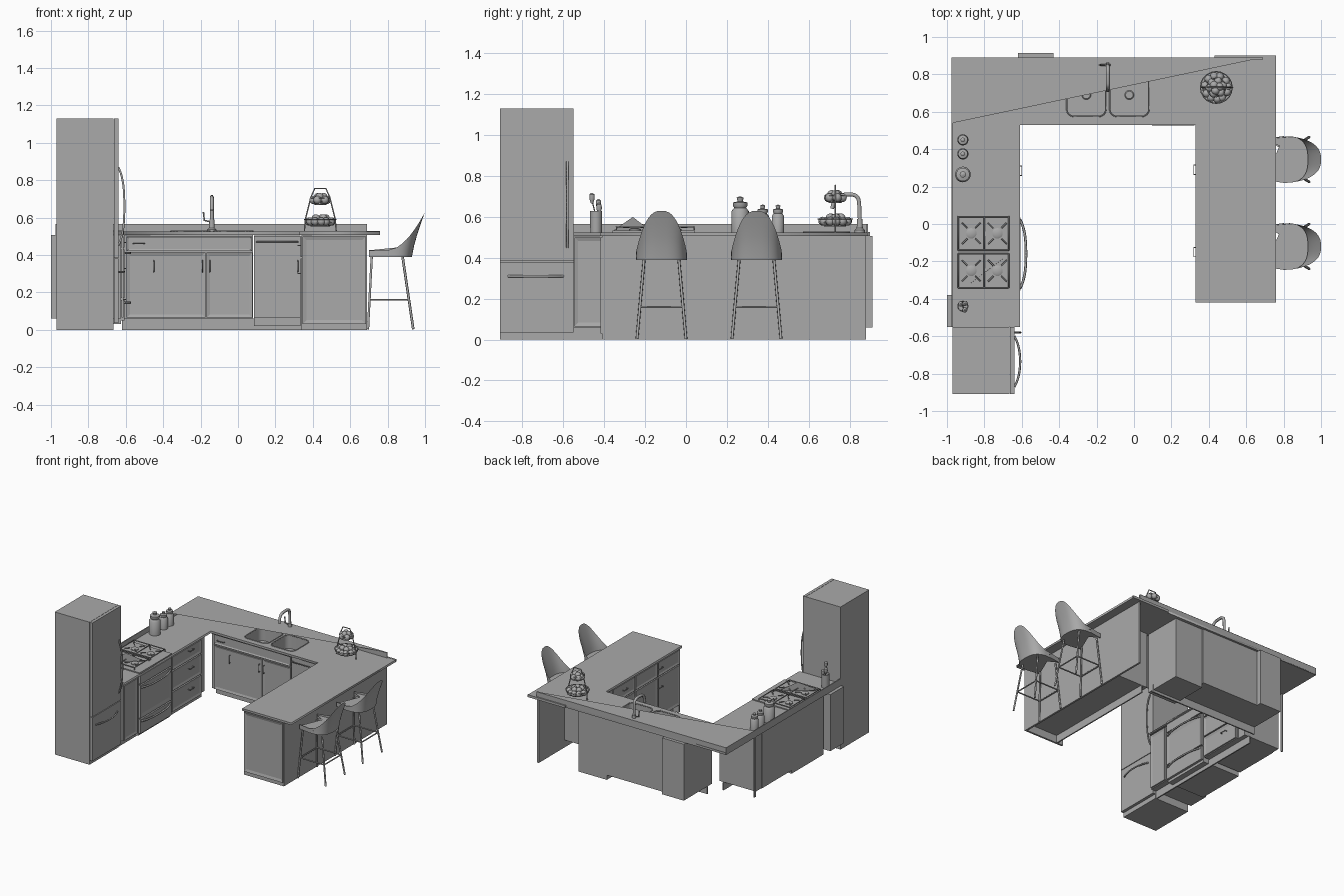
import bpy, bmesh, math, random
from mathutils import Vector

cube = bpy.data.objects.get("Cube")
if cube:
    bpy.data.objects.remove(cube, do_unlink=True)
random.seed(4)

grey = bpy.data.materials.new("plain grey")
grey.use_nodes = True
grey.diffuse_color = (0.4, 0.4, 0.4, 1)
grey.node_tree.nodes["Principled BSDF"].inputs["Base Color"].default_value = (0.4, 0.4, 0.4, 1)


def add(name, bm, smooth=False):
    mesh = bpy.data.meshes.new(name)
    bmesh.ops.recalc_face_normals(bm, faces=bm.faces)
    bm.to_mesh(mesh)
    bm.free()
    mesh.materials.append(grey)
    ob = bpy.data.objects.new(name, mesh)
    bpy.context.collection.objects.link(ob)
    if smooth:
        for o in bpy.context.selected_objects:
            o.select_set(False)
        ob.select_set(True)
        bpy.context.view_layer.objects.active = ob
        bpy.ops.object.shade_smooth_by_angle(angle=math.radians(40))
    return ob


def box(name, x, y, z, open_top=False):
    bm = bmesh.new()
    bmesh.ops.create_cube(bm, size=1)
    for v in bm.verts:
        v.co = [a + (b - a) * (c + 0.5) for (a, b), c in zip((x, y, z), v.co)]
    if open_top:
        bm.faces.ensure_lookup_table()
        top = max(bm.faces, key=lambda f: f.calc_center_median().z)
        bmesh.ops.delete(bm, geom=[top], context="FACES")
    return add(name, bm)


def lathe(name, x, y, profile, n=20):
    """Revolve (radius, height) points around a vertical axis."""
    bm = bmesh.new()
    rings = [[bm.verts.new((x + r * math.cos(k * math.tau / n), y + r * math.sin(k * math.tau / n), z))
              for k in range(n)] for r, z in profile]
    for a, b in zip(rings, rings[1:]):
        for k in range(n):
            bm.faces.new((a[k], a[k - 1], b[k - 1], b[k]))
    bm.faces.new(rings[0])
    bm.faces.new(rings[-1])
    return add(name, bm, True)


def rod(name, pts, r=0.004, kind="POLY", cyclic=False):
    cu = bpy.data.curves.new(name, "CURVE")
    cu.dimensions = "3D"
    cu.bevel_depth, cu.bevel_resolution, cu.use_fill_caps = r, 1, True
    sp = cu.splines.new(kind)
    sp.points.add(len(pts) - 1)
    for p, co in zip(sp.points, pts):
        p.co = (*co, 1)
    sp.use_cyclic_u = cyclic
    if kind == "NURBS":
        sp.use_endpoint_u, sp.order_u, sp.resolution_u = True, 3, 6
    cu.materials.append(grey)
    ob = bpy.data.objects.new(name, cu)
    bpy.context.collection.objects.link(ob)


def panel(name, cx, cy, turn, w, z0, z1, frame=0.025, thick=0.012):
    """Framed door; faces -y, turned about z by the given degrees."""
    bm = bmesh.new()
    bmesh.ops.create_cube(bm, size=1)
    for v in bm.verts:
        v.co = (v.co.x * w, v.co.y * thick, (v.co.z + 0.5) * (z1 - z0))
    if frame:
        front = [f for f in bm.faces if f.calc_center_median().y < -thick * 0.4]
        bmesh.ops.inset_region(bm, faces=front, thickness=frame)
        bmesh.ops.translate(bm, verts=front[0].verts, vec=(0, 0.006, 0))
    ob = add(name, bm)
    ob.location, ob.rotation_euler.z = (cx, cy, z0), math.radians(turn)


def rounded(x0, x1, y0, y1, r):
    out = []
    for k, (cx, cy) in enumerate(((x1 - r, y1 - r), (x0 + r, y1 - r), (x0 + r, y0 + r), (x1 - r, y0 + r))):
        for s in range(5):
            a = (k + s / 4) * math.pi / 2
            out.append((cx + r * math.cos(a), cy + r * math.sin(a)))
    return out


# Countertop: U outline with two basin holes
basins = [rounded(x, x + 0.21, 0.575, 0.8, 0.04) for x in (-0.36, -0.13)]
outline = [(-0.97, -0.55), (-0.61, -0.55), (-0.61, 0.53), (0.33, 0.53), (0.33, -0.42), (0.76, -0.42), (0.76, 0.89), (-0.97, 0.89)]
cu = bpy.data.curves.new("countertop", "CURVE")
cu.dimensions, cu.fill_mode, cu.extrude = "2D", "BOTH", 0.0085
for loop in [outline] + basins:
    sp = cu.splines.new("POLY")
    sp.points.add(len(loop) - 1)
    for p, (x, y) in zip(sp.points, loop):
        p.co = (x, y, 0, 1)
    sp.use_cyclic_u = True
cu.materials.append(grey)
top = bpy.data.objects.new("countertop", cu)
top.location.z = 0.5165
bpy.context.collection.objects.link(top)

# Sink bowls and drains
for i, loop in enumerate(basins):
    bm = bmesh.new()
    hi = [bm.verts.new((x, y, 0.527)) for x, y in loop]
    lo = [bm.verts.new((x, y, 0.42)) for x, y in loop]
    bm.faces.new(lo)
    for k in range(len(loop)):
        bm.faces.new((hi[k - 1], hi[k], lo[k], lo[k - 1]))
    add("sink_bowl", bm, True)
    rod("sink_rim", [(x, y, 0.526) for x, y in loop], 0.004, cyclic=True)
    lathe("sink_drain", -0.255 + i * 0.23, 0.69, [(0.025, 0.421), (0.02, 0.426)])

# Splash boards and the raised corner ledge
box("splash_back", (-0.97, 0.69), (0.88, 0.89), (0.508, 0.565))
box("splash_end", (0.43, 0.76), (0.89, 0.9), (0.508, 0.527))
box("splash_left", (-0.975, -0.968), (-0.55, 0.89), (0.508, 0.565))
bm = bmesh.new()
bm.faces.new([bm.verts.new(p) for p in ((-0.97, 0.54, 0.566), (0.69, 0.89, 0.566), (-0.97, 0.89, 0.566))])
add("corner_ledge", bm)

# Back row of cabinets
box("sink_cabinet", (-0.43, 0.08), (0.56, 0.875), (0.06, 0.507), True)
box("corner_cabinet", (-0.62, -0.43), (0.56, 0.913), (0.06, 0.507))
box("dishwasher", (0.085, 0.335), (0.56, 0.87), (0.02, 0.505))
box("back_toe_kick", (-0.62, 0.34), (0.61, 0.62), (0, 0.06))
panel("sink_drawer_front", -0.26, 0.554, 0, 0.67, 0.42, 0.5, 0.015)
for x in (-0.385, -0.045):
    w = 0.42 if x < -0.2 else 0.245
    panel("sink_door", x, 0.554, 0, w, 0.065, 0.412)
panel("dishwasher_door", 0.21, 0.552, 0, 0.25, 0.065, 0.5, 0)
rod("dishwasher_handle", [(0.1, 0.55, 0.47), (0.1, 0.53, 0.47), (0.32, 0.53, 0.47), (0.32, 0.55, 0.47)])
rod("drawer_handle", [(-0.56, 0.545, 0.46), (-0.56, 0.532, 0.46), (-0.5, 0.532, 0.46), (-0.5, 0.545, 0.46)], 0.003)
for x in (-0.45, -0.19, -0.15, 0.32):
    rod("door_handle", [(x, 0.545, 0.31), (x, 0.532, 0.31), (x, 0.532, 0.37), (x, 0.545, 0.37)], 0.003)

# Left row: drawers, range and narrow cabinet
box("drawer_cabinet", (-0.96, -0.625), (0.05, 0.42), (0.06, 0.508))
box("corner_filler", (-0.955, -0.635), (0.42, 0.49), (0.06, 0.508))
box("corner_post", (-0.97, -0.958), (0.51, 0.525), (0.03, 0.508))
box("range_body", (-0.955, -0.625), (-0.36, 0.04), (0.03, 0.508))
box("narrow_cabinet", (-1.0, -0.625), (-0.55, -0.38), (0.06, 0.508))
box("left_toe_kick", (-0.68, -0.67), (-0.55, 0.5), (0, 0.06))
for z0, z1 in ((0.065, 0.22), (0.23, 0.385), (0.395, 0.5)):
    panel("drawer_front", -0.618, 0.235, 90, 0.36, z0, z1)
    z = (z0 + z1) / 2 + 0.02
    rod("drawer_pull", [(-0.62, 0.26, z), (-0.6, 0.26, z), (-0.6, 0.31, z), (-0.62, 0.31, z)], 0.003)
panel("narrow_door", -0.618, -0.465, 90, 0.16, 0.065, 0.5)
panel("oven_door", -0.616, -0.16, 90, 0.39, 0.17, 0.43, 0.04, 0.02)
panel("oven_drawer", -0.616, -0.16, 90, 0.39, 0.05, 0.16, 0, 0.02)
panel("range_controls", -0.616, -0.16, 90, 0.39, 0.44, 0.507, 0, 0.02)
for z in (0.41, 0.145):
    rod("oven_handle", [(-0.61, -0.345, z), (-0.585, -0.3, z), (-0.575, -0.16, z), (-0.585, -0.02, z), (-0.61, 0.025, z)], 0.007, "NURBS")

# Cooktop with burners, grates and fins
box("cooktop", (-0.96, -0.61), (-0.36, 0.045), (0.52, 0.533))
for y in (-0.25, -0.05):
    for x in (-0.87, -0.73):
        lathe("burner", x, y, [(0.028, 0.532), (0.028, 0.54), (0.018, 0.545)])
        for k in range(4):
            a = math.pi / 4 + k * math.pi / 2
            c, s = math.cos(a), math.sin(a)
            rod("grate_finger", [(x + 0.03 * c, y + 0.04 * s, 0.55), (x + 0.07 * c, y + 0.08 * s, 0.55)], 0.004)
    for x in (-0.94, -0.8, -0.67):
        rod("grate_bar", [(x, y - 0.09, 0.535), (x, y - 0.09, 0.552), (x, y + 0.09, 0.552), (x, y + 0.09, 0.535)])
    for d in (-0.09, 0.09):
        rod("grate_side", [(-0.94, y + d, 0.552), (-0.67, y + d, 0.552)])
bm = bmesh.new()
bm.faces.new([bm.verts.new(p) for p in ((-0.93, -0.36, 0.53), (-0.8, -0.26, 0.6), (-0.68, -0.17, 0.53))])
add("grate_fin", bm)

# Peninsula: cabinet body, hollow rear corner, framed doors
box("peninsula_body", (0.345, 0.685), (-0.395, 0.56), (0.06, 0.508))
box("peninsula_end", (0.34, 0.69), (-0.41, -0.395), (0, 0.508))
box("peninsula_side", (0.675, 0.69), (-0.41, 0.88), (0, 0.508))
box("peninsula_kick", (0.39, 0.4), (-0.4, 0.56), (0, 0.06))
panel("end_panel", 0.515, -0.413, 0, 0.34, 0.03, 0.5, 0.03)
for y in (-0.265, 0.015, 0.295):
    panel("peninsula_door", 0.34, y, -90, 0.27, 0.065, 0.38)
    panel("peninsula_drawer", 0.34, y, -90, 0.27, 0.39, 0.5, 0.02)
for y in (-0.15, 0.29):
    for z in (0.3, 0.45):
        rod("peninsula_handle", [(0.335, y - 0.025, z), (0.32, y - 0.025, z), (0.32, y + 0.025, z), (0.335, y + 0.025, z)], 0.003)

# Refrigerator
box("fridge_body", (-0.97, -0.665), (-0.91, -0.55), (0, 1.13))
box("fridge_door", (-0.663, -0.64), (-0.91, -0.55), (0.385, 1.13))
box("freezer_drawer", (-0.663, -0.64), (-0.91, -0.55), (0.035, 0.38))
rod("fridge_handle", [(-0.64, -0.58, 0.45), (-0.615, -0.58, 0.5), (-0.605, -0.58, 0.66), (-0.615, -0.58, 0.82), (-0.64, -0.58, 0.87)], 0.006, "NURBS")
rod("freezer_handle", [(-0.64, -0.87, 0.31), (-0.62, -0.84, 0.31), (-0.605, -0.735, 0.31), (-0.62, -0.63, 0.31), (-0.64, -0.6, 0.31)], 0.006, "NURBS")

# Faucet
lathe("faucet_base", -0.14, 0.85, [(0.025, 0.525), (0.025, 0.535), (0.015, 0.545), (0.013, 0.59)])
rod("faucet_spout", [(-0.14, 0.85, 0.56), (-0.14, 0.85, 0.65), (-0.14, 0.84, 0.71), (-0.14, 0.77, 0.71), (-0.14, 0.725, 0.7), (-0.14, 0.715, 0.64)], 0.011, "NURBS")
rod("faucet_lever", [(-0.14, 0.85, 0.575), (-0.18, 0.85, 0.585), (-0.185, 0.85, 0.63)], 0.005)

# Canisters and utensil crock
for y, r, h in ((0.45, 0.03, 0.1), (0.375, 0.03, 0.1), (0.265, 0.042, 0.13)):
    z = 0.525
    lathe("canister", -0.915, y, [(r, z), (r, z + h * 0.8), (r * 0.7, z + h * 0.92), (r * 0.85, z + h), (r * 0.85, z + h * 1.12),
                                  (r * 0.3, z + h * 1.16), (r * 0.4, z + h * 1.3), (r * 0.1, z + h * 1.35)])
lathe("utensil_crock", -0.915, -0.44, [(0.028, 0.525), (0.03, 0.63), (0.025, 0.63), (0.024, 0.6)])
for dx, dy, h in ((0.01, -0.02, 0.71), (-0.012, 0.012, 0.68), (0.012, 0.015, 0.66)):
    x, y = -0.915 + dx, -0.44 + dy
    rod("utensil_stem", [(-0.915, -0.44, 0.6), (x, y, h - 0.03)], 0.003)
    lathe("utensil_head", x, y, [(0.005, h - 0.045), (0.014, h - 0.02), (0.013, h), (0.004, h + 0.008)], 10)

# Two-tier fruit basket
fx, fy = 0.44, 0.73
for z, r, count in ((0.555, 0.085, 11), (0.67, 0.05, 6)):
    for dz, s in ((0, 0.6), (0.018, 0.85), (0.035, 1)):
        rod("basket_ring", [(fx + r * s * math.cos(k * math.tau / 20), fy + r * s * math.sin(k * math.tau / 20), z + dz) for k in range(20)], 0.003, cyclic=True)
    for tier, (n, rr) in enumerate(((count, 0.72), (count // 2, 0.35))):
        for k in range(n):
            a = k * math.tau / n + random.random() * 0.3
            bm = bmesh.new()
            bmesh.ops.create_uvsphere(bm, u_segments=12, v_segments=8, radius=0.022)
            bmesh.ops.translate(bm, verts=bm.verts, vec=(fx + r * rr * math.cos(a), fy + r * rr * math.sin(a), z + 0.024 + tier * 0.016))
            add("fruit", bm, True)
rod("basket_arch", [(fx + sx, fy, z) for sx, z in ((-0.085, 0.527), (-0.08, 0.59), (-0.05, 0.71), (-0.03, 0.755), (0.03, 0.755), (0.05, 0.71), (0.08, 0.59), (0.085, 0.527))], 0.004)

# Bar stools: curved bucket shell, seat pad, splayed legs, footrests
for cy in (-0.12, 0.345):
    bm = bmesh.new()
    rows = []
    for k in range(25):
        a = math.radians(-90 + k * 7.5)
        c, s = math.cos(a), math.sin(a)
        row = []
        for t in (0, 0.25, 0.5, 0.75, 1):
            rise = 0.035 + 0.205 * max(c, 0) ** 1.3
            x = 0.80 + (0.13 + 0.07 * t ** 1.3) * max(c, 0) ** 0.7
            y = cy + (0.125 - 0.02 * t * c) * math.copysign(abs(s) ** 0.75, s)
            row.append(bm.verts.new((x, y, 0.39 + rise * t)))
        rows.append(row)
    for end, at in ((0, 0), (24, 25)):
        rows.insert(at, [bm.verts.new((0.70, cy + (v.co.y - cy) * 0.88, v.co.z)) for v in rows[end if at == 0 else 25]])
    for p, q in zip(rows, rows[1:]):
        for k in range(4):
            bm.faces.new((p[k], q[k], q[k + 1], p[k + 1]))
    bm.faces.new([r[0] for r in rows])
    bm.faces.new([bm.verts.new((v.co.x, v.co.y, 0.415)) for v in (r[0] for r in rows)])
    add("stool_bucket", bm, True)
    for sy in (-1, 1):
        rod("stool_front_leg", [(0.715, cy + sy * 0.085, 0.39), (0.695, cy + sy * 0.12, 0.003)], 0.007)
        rod("stool_back_leg", [(0.88, cy + sy * 0.085, 0.39), (0.937, cy + sy * 0.12, 0.003)], 0.007)
        rod("stool_side_rail", [(0.703, cy + sy * 0.105, 0.16), (0.914, cy + sy * 0.105, 0.16)], 0.005)
    for x in (0.703, 0.914):
        rod("stool_footrest", [(x, cy - 0.105, 0.16), (x, cy + 0.105, 0.16)], 0.005)

# Turn all curves into meshes
for ob in bpy.context.scene.objects:
    ob.select_set(ob.type == "CURVE")
bpy.context.view_layer.objects.active = top
bpy.ops.object.convert(target="MESH")
